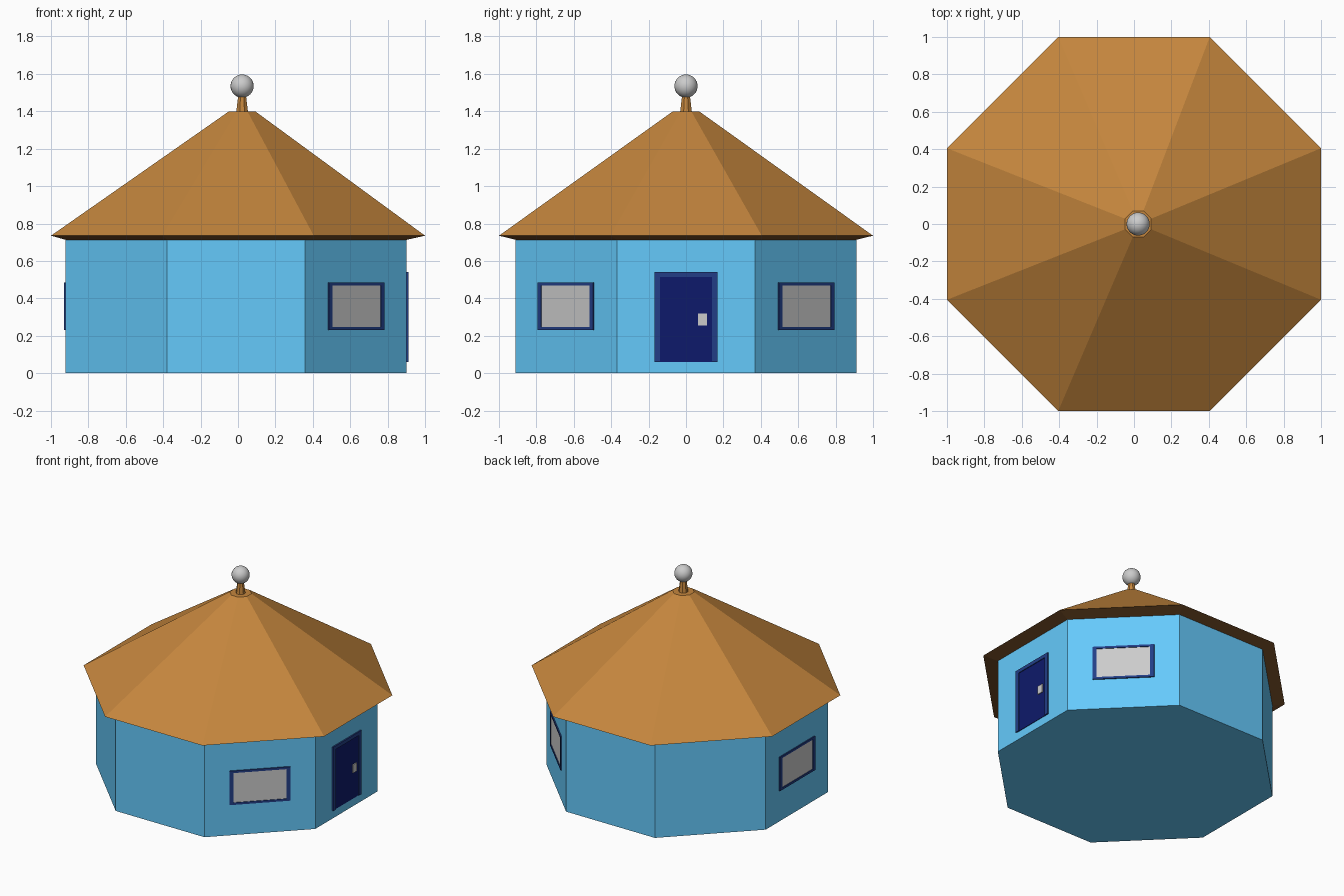
import bpy, bmesh, math
from mathutils import Matrix, Vector

if "Cube" in bpy.data.objects:
    bpy.data.objects.remove(bpy.data.objects["Cube"])

WALL_X, APOTHEM, WALL_TOP = -0.01, 0.911, 0.713
APEX_X = 0.022
RATIO = 0.405                                   # half side length / apothem
DIAGONAL = APOTHEM * (1 + RATIO) / math.sqrt(2)  # distance of the diagonal walls


def material(name, rgb):
    m = bpy.data.materials.new(name)
    m.diffuse_color = (*rgb, 1)
    m.use_nodes = True
    m.node_tree.nodes["Principled BSDF"].inputs["Base Color"].default_value = m.diffuse_color
    return m


BLUE = material("wall blue", (0.13, 0.59, 0.97))
BROWN = material("roof brown", (0.56, 0.24, 0.047))
DARK = material("soffit brown", (0.21, 0.087, 0.024))
FRAME = material("frame navy", (0.016, 0.048, 0.24))
DOOR = material("door blue", (0.004, 0.01, 0.147))


def finish(name, bm, mat=None):
    bmesh.ops.recalc_face_normals(bm, faces=bm.faces)
    me = bpy.data.meshes.new(name)
    bm.to_mesh(me)
    bm.free()
    ob = bpy.data.objects.new(name, me)
    bpy.context.collection.objects.link(ob)
    if mat:
        me.materials.append(mat)
    return ob


def loft(name, rings, mat, cap_bottom=True, cap_top=True):
    """Octagonal loft; each ring is (centre x, apothem, z)."""
    bm = bmesh.new()
    k = RATIO
    octagon = [(1, -k), (1, k), (k, 1), (-k, 1), (-1, k), (-1, -k), (-k, -1), (k, -1)]
    loops = [[bm.verts.new((cx + ap * x, ap * y, z)) for x, y in octagon] for cx, ap, z in rings]
    for lo, hi in zip(loops, loops[1:]):
        for i in range(8):
            j = (i + 1) % 8
            bm.faces.new((lo[i], lo[j], hi[j], hi[i]))
    if cap_bottom:
        bm.faces.new(loops[0][::-1])
    if cap_top:
        bm.faces.new(loops[-1])
    return finish(name, bm, mat)


def wall_boxes(name, angle, dist, boxes, mat=None):
    """Boxes on the wall facing angle: (left, right, bottom, top, protrusion)."""
    bm = bmesh.new()
    for u0, u1, z0, z1, depth in boxes:
        d0, d1 = dist - 0.02, dist + depth
        m = (Matrix.Translation((WALL_X, 0, 0)) @ Matrix.Rotation(angle, 4, 'Z')
             @ Matrix.Translation(((d0 + d1) / 2, (u0 + u1) / 2, (z0 + z1) / 2))
             @ Matrix.Diagonal(Vector((d1 - d0, u1 - u0, z1 - z0, 1))))
        bmesh.ops.create_cube(bm, size=1, matrix=m)
    return finish(name, bm, mat)


# Walls and roof
loft("walls", [(WALL_X, APOTHEM, 0), (WALL_X, APOTHEM, WALL_TOP)], BLUE, cap_top=False)
loft("eave_soffit", [(WALL_X, APOTHEM, WALL_TOP), (0, 1.0, 0.735)], DARK, cap_top=False)
loft("roof", [(0, 1.0, 0.735), (APEX_X, 0.07, 1.40)], BROWN, cap_bottom=False)

# Finial post and ball
loft("finial_post", [(APEX_X, 0.031, 1.40), (APEX_X, 0.02, 1.49)], BROWN)
bm = bmesh.new()
bmesh.ops.create_uvsphere(bm, u_segments=24, v_segments=16, radius=0.062,
                          matrix=Matrix.Translation((APEX_X, 0, 1.535)))
ball = finish("finial_ball", bm)
for p in ball.data.polygons:
    p.use_smooth = True

# Windows on two right-hand diagonals and the left wall
for label, deg, dist in (("front_right", -45, DIAGONAL), ("back_right", 45, DIAGONAL),
                         ("left", 180, APOTHEM)):
    a = math.radians(deg)
    w, t, b, z0, z1, d = 0.21, 0.027, 0.016, 0.23, 0.485, 0.008
    wall_boxes(label + "_window_frame", a, dist, [
        (-w, -w + t, z0, z1, d), (w - t, w, z0, z1, d),
        (-w + t, w - t, z0, z0 + b, d), (-w + t, w - t, z1 - b, z1, d)], FRAME)
    wall_boxes(label + "_window_pane", a, dist, [(-w + t, w - t, z0 + b, z1 - b, 0.003)])

# Door on the right wall
wall_boxes("door_frame", 0, APOTHEM, [
    (-0.168, -0.138, 0.06, 0.54, 0.01), (0.138, 0.168, 0.06, 0.54, 0.01),
    (-0.138, 0.138, 0.513, 0.54, 0.01)], FRAME)
wall_boxes("door", 0, APOTHEM, [(-0.138, 0.138, 0.06, 0.513, 0.004)], DOOR)
wall_boxes("door_handle", 0, APOTHEM, [(0.065, 0.112, 0.255, 0.318, 0.01)])
